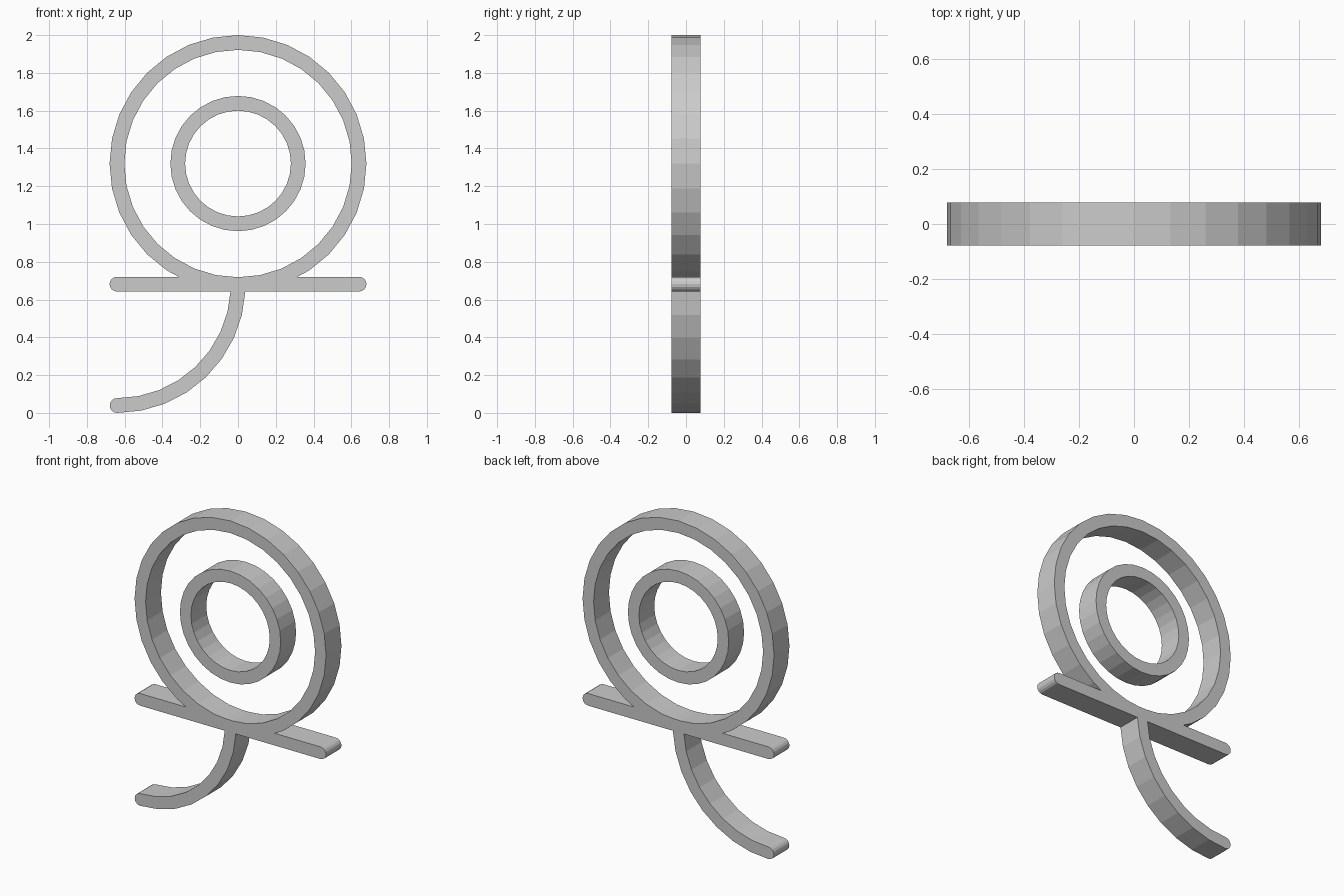
import bpy, bmesh
from math import sin, cos, pi, radians

cube = bpy.data.objects.get("Cube")
if cube:
    bpy.data.objects.remove(cube, do_unlink=True)

HALF = 0.078    # half depth of the whole model
BAND = 0.078    # width of every stroke

grey = bpy.data.materials.new("light_grey")
grey.use_nodes = True
grey.diffuse_color = (0.6, 0.6, 0.6, 1)
grey.node_tree.nodes["Principled BSDF"].inputs["Base Color"].default_value = (0.6, 0.6, 0.6, 1)


def arc(cx, cz, r, angles):
    return [(cx + r * cos(a), cz + r * sin(a)) for a in angles]


def spread(start, end, steps):
    return [radians(start + (end - start) * i / steps) for i in range(steps + 1)]


def finish(name, bm):
    bmesh.ops.recalc_face_normals(bm, faces=bm.faces)
    mesh = bpy.data.meshes.new(name)
    bm.to_mesh(mesh)
    bm.free()
    mesh.materials.append(grey)
    obj = bpy.data.objects.new(name, mesh)
    bpy.context.collection.objects.link(obj)
    return obj


def slab(name, outline):
    """Closed outline in x and z, given the model's depth."""
    bm = bmesh.new()
    face = bm.faces.new([bm.verts.new((x, -HALF, z)) for x, z in outline])
    new = bmesh.ops.extrude_face_region(bm, geom=[face])["geom"]
    verts = [v for v in new if isinstance(v, bmesh.types.BMVert)]
    bmesh.ops.translate(bm, verts=verts, vec=(0, 2 * HALF, 0))
    return finish(name, bm)


def ring(name, z, outer, sides=32):
    """Flat-sided hoop with a rectangular section."""
    bm = bmesh.new()
    section = [(outer, -HALF), (outer, HALF), (outer - BAND, HALF), (outer - BAND, -HALF)]
    loops = [[bm.verts.new((r * cos(a), y, z + r * sin(a))) for r, y in section]
             for a in (2 * pi * i / sides for i in range(sides))]
    for i, here in enumerate(loops):
        there = loops[(i + 1) % sides]
        for j in range(4):
            k = (j + 1) % 4
            bm.faces.new((here[j], here[k], there[k], there[j]))
    return finish(name, bm)


# Two concentric hoops
ring("inner_ring", 1.32, 0.358)
frame = ring("outer_ring_frame", 1.32, 0.68)

# Crossbar with rounded ends
cap = BAND / 2
bar_z = 0.6815
bar = slab("crossbar", arc(0.68 - cap, bar_z, cap, spread(-90, 90, 8))
           + arc(cap - 0.68, bar_z, cap, spread(90, 270, 8)))

# Curved tail: quarter arc from the bar to a rounded tip
centre = (-0.64, 0.68)
sweep = [0.0] + spread(-3, -90, 8)
tail = slab("tail", arc(*centre, 0.68, sweep)
            + arc(centre[0], cap, cap, spread(270, 90, 8))[1:-1]
            + arc(*centre, 0.68 - BAND, reversed(sweep)))

# Fuse bar and tail into the large hoop
for part in (bar, tail):
    part.hide_render = True
    union = frame.modifiers.new("join_" + part.name, 'BOOLEAN')
    union.operation = 'UNION'
    union.solver = 'EXACT'
    union.object = part
bpy.context.view_layer.objects.active = frame
frame.select_set(True)
for union in list(frame.modifiers):
    bpy.ops.object.modifier_apply(modifier=union.name)
for part in (bar, tail):
    bpy.data.objects.remove(part, do_unlink=True)
